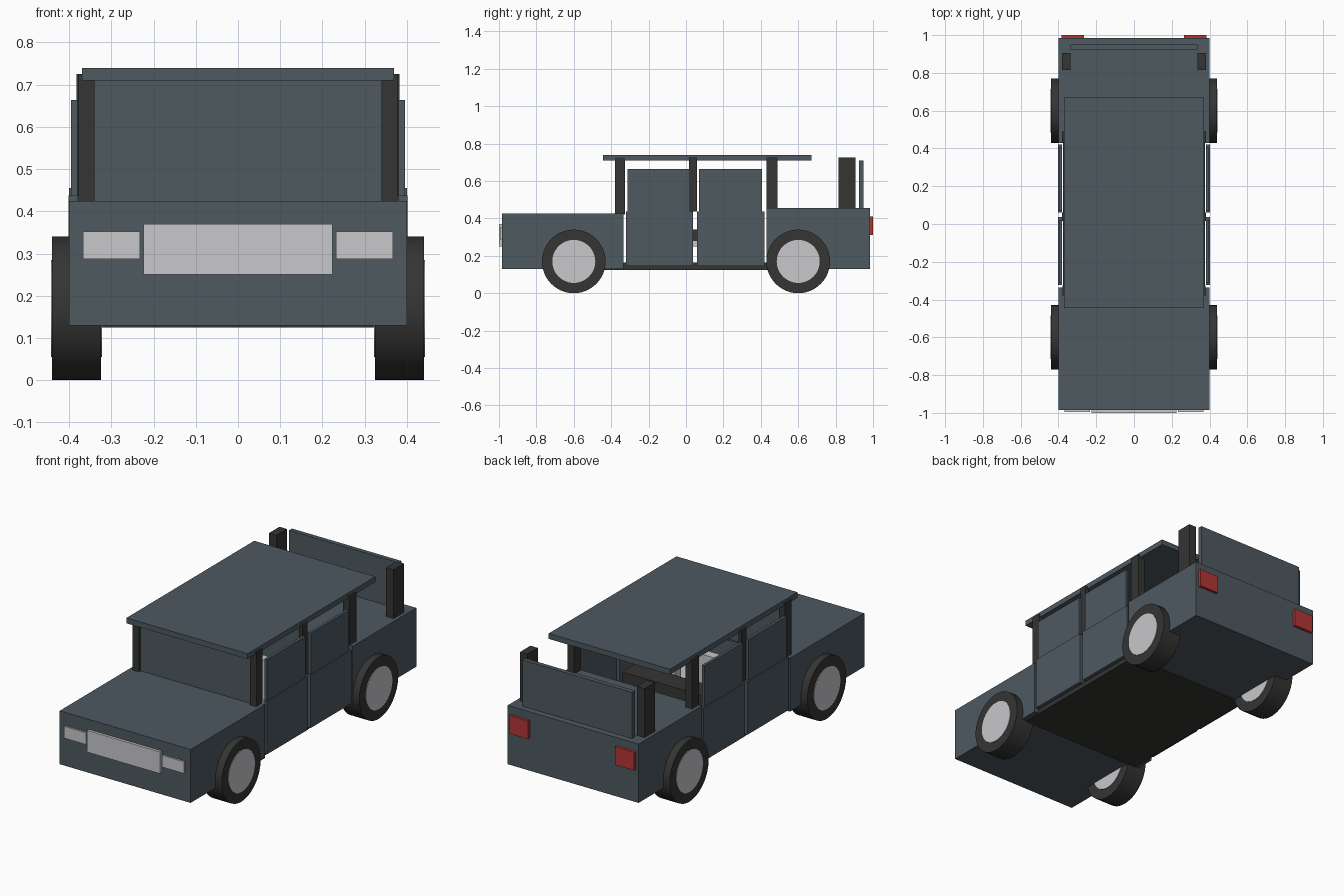
import bpy
from math import pi

cube = bpy.data.objects.get("Cube")
if cube:
    bpy.data.objects.remove(cube, do_unlink=True)


def material(name, rgb):
    m = bpy.data.materials.new(name)
    m.use_nodes = True
    m.diffuse_color = (*rgb, 1)
    m.node_tree.nodes["Principled BSDF"].inputs["Base Color"].default_value = (*rgb, 1)
    return m


SLATE = material("slate paint", (0.075, 0.1, 0.118))
DARK = material("dark rubber", (0.036, 0.035, 0.034))
LIGHT = material("light grey", (0.58, 0.58, 0.6))
RED = material("tail red", (0.45, 0.035, 0.035))


def box(name, mat, x, y, z):
    """Box between the given (low, high) ranges."""
    ranges = (x, y, z)
    bpy.ops.mesh.primitive_cube_add(size=1, location=[(a + b) / 2 for a, b in ranges])
    ob = bpy.context.object
    ob.name = name
    ob.scale = [b - a for a, b in ranges]
    bpy.ops.object.transform_apply(location=False, rotation=False, scale=True)
    ob.data.materials.append(mat)
    return ob


def pair(name, mat, x, y, z):
    """The same box on the left (+x) and the right (-x)."""
    box("left_" + name, mat, x, y, z)
    box("right_" + name, mat, (-x[1], -x[0]), y, z)


def cylinder(name, mat, radius, x, y, z):
    bpy.ops.mesh.primitive_cylinder_add(
        vertices=48, radius=radius, depth=x[1] - x[0],
        location=((x[0] + x[1]) / 2, y, z), rotation=(0, pi / 2, 0))
    ob = bpy.context.object
    ob.name = name
    ob.data.materials.append(mat)
    bpy.ops.object.shade_smooth_by_angle()


# Main body
box("front_body", SLATE, (-0.4, 0.4), (-0.985, -0.335), (0.13, 0.425))
box("rear_body", SLATE, (-0.4, 0.4), (0.43, 0.985), (0.13, 0.455))
box("cabin_floor", DARK, (-0.375, 0.375), (-0.44, 0.44), (0.125, 0.165))
box("roof", SLATE, (-0.37, 0.37), (-0.445, 0.67), (0.71, 0.74))
box("windscreen", SLATE, (-0.342, 0.342), (-0.365, -0.345), (0.42, 0.712))
box("rear_window", SLATE, (-0.335, 0.335), (0.925, 0.95), (0.45, 0.71))

# Doors with separate upper panels
for name, y in (("front", (-0.322, 0.037)), ("rear", (0.06, 0.42))):
    pair(name + "_door", SLATE, (0.38, 0.402), y, (0.145, 0.438))
    pair(name + "_door_window", SLATE, (0.38, 0.396), (y[0] + 0.01, y[1] - 0.015), (0.438, 0.664))

# Pillars
pair("front_pillar", DARK, (0.34, 0.378), (-0.38, -0.325), (0.42, 0.725))
pair("middle_pillar", DARK, (0.362, 0.382), (0.017, 0.06), (0.438, 0.725))
pair("rear_pillar", DARK, (0.34, 0.38), (0.43, 0.49), (0.45, 0.725))
pair("tail_pillar", DARK, (0.335, 0.38), (0.815, 0.905), (0.45, 0.725))

# Grille and lamps
box("grille", LIGHT, (-0.224, 0.224), (-1.0, -0.98), (0.25, 0.37))
pair("headlight", LIGHT, (0.232, 0.367), (-0.995, -0.98), (0.287, 0.352))
pair("tail_light", RED, (0.265, 0.383), (0.98, 1.0), (0.31, 0.41))

# Interior
box("bench_base", LIGHT, (-0.3, 0.3), (0.01, 0.13), (0.25, 0.28))
box("bench_top", DARK, (-0.3, 0.3), (0.01, 0.13), (0.28, 0.34))
pair("seat_cushion", LIGHT, (0.06, 0.3), (-0.22, 0.0), (0.165, 0.28))
pair("seat_back", LIGHT, (0.06, 0.3), (-0.04, 0.01), (0.28, 0.5))

# Wheels
for side, s in (("left", 1), ("right", -1)):
    for end, y in (("front", -0.6), ("rear", 0.6)):
        tyre_x = sorted((s * 0.325, s * 0.44))
        hub_x = sorted((s * 0.322, s * 0.443))
        cylinder(f"{side}_{end}_tyre", DARK, 0.17, tyre_x, y, 0.17)
        cylinder(f"{side}_{end}_hub", LIGHT, 0.115, hub_x, y, 0.17)
